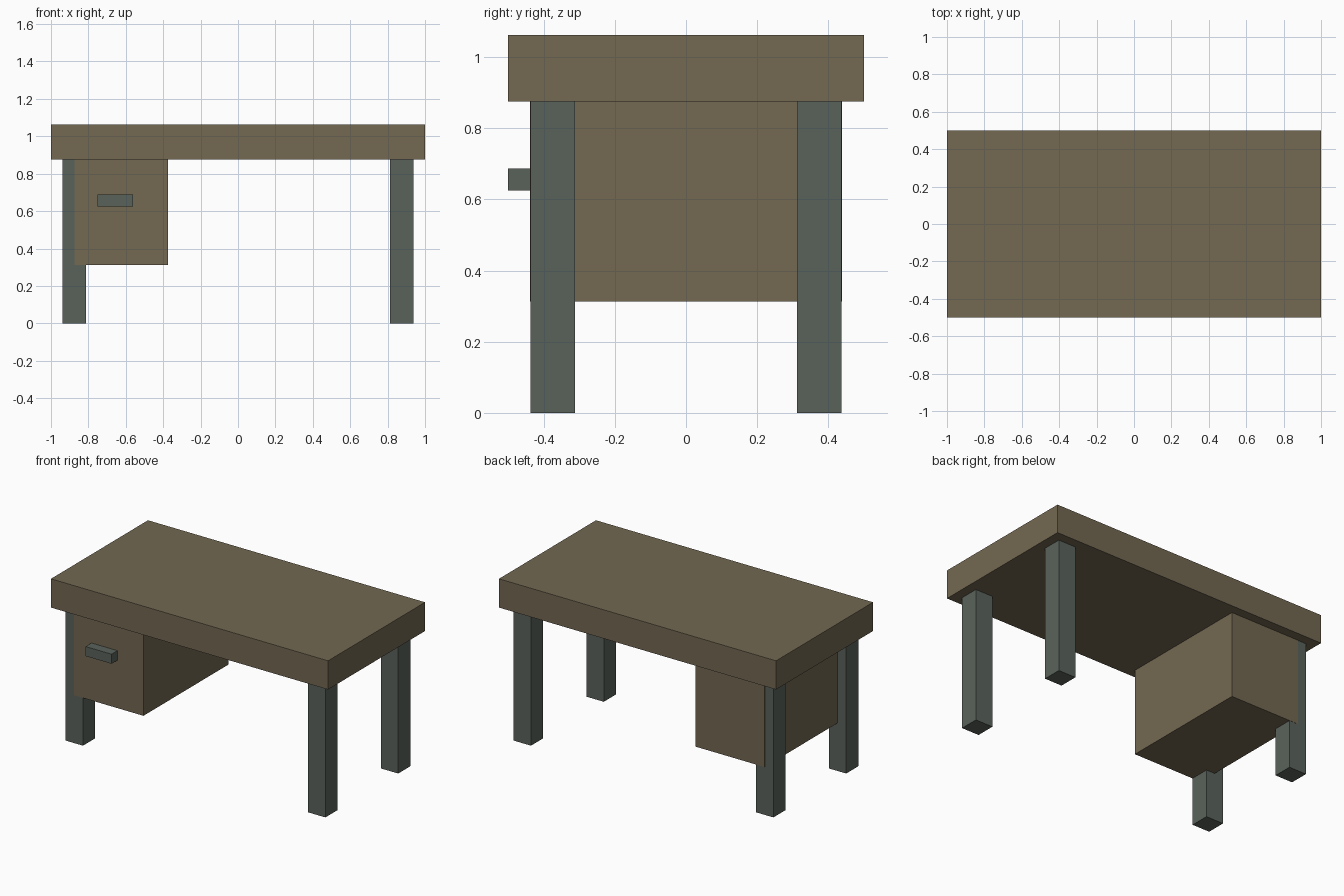
import bpy

if "Cube" in bpy.data.objects:
    bpy.data.objects.remove(bpy.data.objects["Cube"])


def material(name, rgb):
    """Flat colour from 0-255 sRGB values, stored as linear."""
    m = bpy.data.materials.new(name)
    lin = [((c / 255 + 0.055) / 1.055) ** 2.4 for c in rgb]
    m.diffuse_color = (*lin, 1.0)
    m.use_nodes = True
    m.node_tree.nodes["Principled BSDF"].inputs["Base Color"].default_value = m.diffuse_color
    return m


wood = material("brown_wood", (115, 104, 82))
metal = material("grey_metal", (90, 98, 91))


def box(name, x, y, z, mat):
    """Box spanning the given (min, max) ranges."""
    spans = (x, y, z)
    bpy.ops.mesh.primitive_cube_add(size=1, location=[(a + b) / 2 for a, b in spans])
    ob = bpy.context.object
    ob.name = name
    ob.scale = [b - a for a, b in spans]
    bpy.ops.object.transform_apply(location=False, rotation=False, scale=True)
    ob.data.materials.append(mat)
    return ob


# Thick table top
box("desk_top", (-1, 1), (-0.5, 0.5), (0.875, 1.0625), wood)

# Four square legs
for x_name, sx in (("left", -1), ("right", 1)):
    for y_name, sy in (("front", -1), ("back", 1)):
        box(f"{y_name}_{x_name}_leg",
            sorted((sx * 0.8125, sx * 0.9375)),
            sorted((sy * 0.3125, sy * 0.4375)),
            (0, 0.875), metal)

# Drawer cabinet, a hair proud of the legs it overlaps
box("drawer_cabinet", (-0.875, -0.375), (-0.439, 0.439), (0.3125, 0.875), wood)

# Drawer handle
box("drawer_handle", (-0.75, -0.5625), (-0.5, -0.4375), (0.625, 0.6875), metal)
